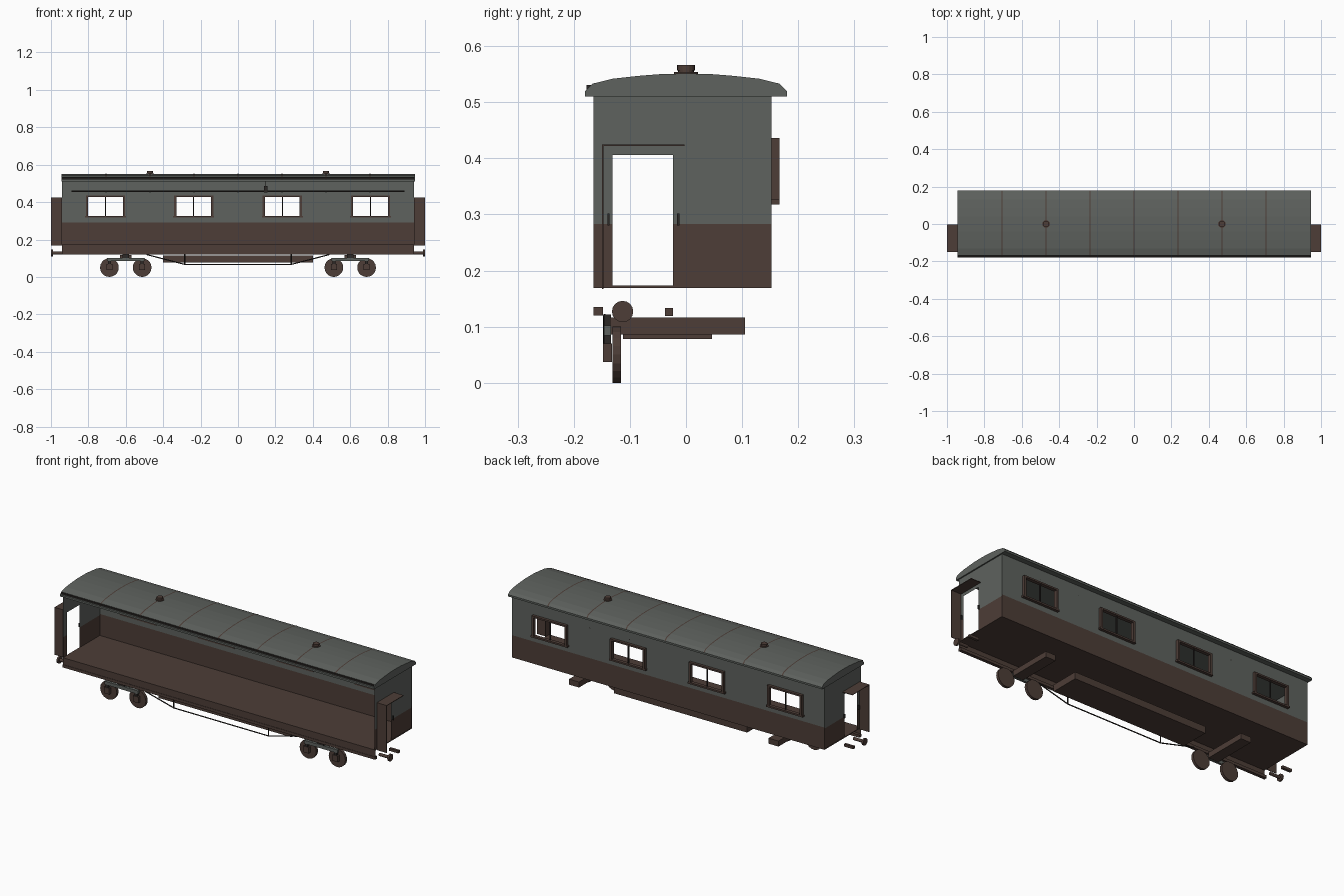
import bpy, bmesh, math
from mathutils import Vector

if "Cube" in bpy.data.objects:
    bpy.data.objects.remove(bpy.data.objects["Cube"])


def material(name, rgb):
    m = bpy.data.materials.new(name)
    m.diffuse_color = (*rgb, 1)
    m.use_nodes = True
    m.node_tree.nodes["Principled BSDF"].inputs["Base Color"].default_value = m.diffuse_color
    return m


GREY = material("grey_green_paint", (0.112, 0.122, 0.112))
BROWN = material("brown_paint", (0.074, 0.047, 0.038))
DARK = material("dark_iron", (0.025, 0.021, 0.019))


def finish(name, bm, *mats):
    me = bpy.data.meshes.new(name)
    bm.to_mesh(me)
    bm.free()
    for m in mats:
        me.materials.append(m)
    ob = bpy.data.objects.new(name, me)
    bpy.context.collection.objects.link(ob)
    return ob


def box(name, x, y, z, mat):
    """Box from three (low, high) ranges."""
    bm = bmesh.new()
    bmesh.ops.create_cube(bm, size=1)
    for v in bm.verts:
        v.co = [r[0] if c < 0 else r[1] for c, r in zip(v.co, (x, y, z))]
    return finish(name, bm, mat)


def cyl(name, a, b, r, mat, sides=16):
    """Cylinder between two points."""
    a, b = Vector(a), Vector(b)
    bm = bmesh.new()
    bmesh.ops.create_cone(bm, cap_ends=True, segments=sides, radius1=r,
                          radius2=r, depth=(b - a).length)
    rot = (b - a).to_track_quat('Z', 'Y')
    for v in bm.verts:
        v.co = rot @ v.co + (a + b) / 2
    return finish(name, bm, mat)


def panel(name, us, zs, holes, to3d, split):
    """Sheet of grid faces with rectangular holes, brown below split height."""
    bm = bmesh.new()
    for u0, u1 in zip(us, us[1:]):
        for z0, z1 in zip(zs, zs[1:]):
            uc, zc = (u0 + u1) / 2, (z0 + z1) / 2
            if any(h[0] < uc < h[1] and h[2] < zc < h[3] for h in holes):
                continue
            f = bm.faces.new([bm.verts.new(to3d(u, z)) for u, z in
                              ((u0, z0), (u1, z0), (u1, z1), (u0, z1))])
            f.material_index = 1 if zc < split else 0
    bmesh.ops.remove_doubles(bm, verts=bm.verts, dist=1e-5)
    return finish(name, bm, GREY, BROWN)


L = 0.94
F, B = -0.165, 0.152        # front and back of the body

# back wall with four windows
centres = (-0.708, -0.237, 0.237, 0.708)
W = 0.095
us = [-L] + [c + s * W for c in centres for s in (-1, 1)] + [L]
panel("back_wall", us, [0.17, 0.29, 0.325, 0.432, 0.512],
      [(c - W, c + W, 0.325, 0.432) for c in centres],
      lambda u, z: (u, B, z), 0.29)

# window frames, mullions and sills
for c in centres:
    y = (B - 0.004, B + 0.015)
    for s in (-1, 1):
        e = c + s * (W + 0.004)
        box("window_side", (e - 0.006, e + 0.006), y, (0.322, 0.43), BROWN)
    box("window_head", (c - W - 0.01, c + W + 0.01), y, (0.427, 0.436), BROWN)
    box("window_sill", (c - W - 0.015, c + W + 0.015), y, (0.318, 0.327), BROWN)
    box("window_mullion", (c - 0.003, c + 0.003), (B, B + 0.006), (0.325, 0.43), DARK)

# floor and front sole plate
box("floor", (-L, L), (F, B), (0.169, 0.173), BROWN)
panel("sole_plate", [-L, L], [0.12, 0.173], [], lambda u, z: (u, F + 0.002, z), 1)
box("sole_bar", (-L, L), (F, -0.148), (0.12, 0.135), BROWN)

# luggage rail and alarm handle on the inner back wall
cyl("luggage_rail", (-0.89, 0.14, 0.458), (0.89, 0.14, 0.458), 0.004, DARK, 8)
for i in range(-3, 4):
    box("rail_bracket", (i * 0.235 - 0.003, i * 0.235 + 0.003), (0.138, B),
        (0.452, 0.458), DARK)
box("alarm_handle", (0.14, 0.158), (0.135, 0.148), (0.452, 0.485), DARK)
cyl("alarm_cord", (0.149, 0.142, 0.485), (0.149, 0.142, 0.512), 0.002, DARK, 6)

# roof: arched cross-section run along the car
half = [(0.18, 0.51), (0.18, 0.52), (0.167, 0.533), (0.13, 0.542),
        (0.085, 0.547), (0.04, 0.5505)]
arch = half + [(0, 0.551)] + [(-y, z) for y, z in reversed(half)]
bm = bmesh.new()
ends = [[bm.verts.new((x, y, z)) for y, z in arch] for x in (-L - 0.005, L + 0.005)]
n = len(arch)
for i in range(n):
    j = (i + 1) % n
    bm.faces.new((ends[0][i], ends[0][j], ends[1][j], ends[1][i]))
bm.faces.new(ends[0])
bm.faces.new(ends[1])
bmesh.ops.recalc_face_normals(bm, faces=bm.faces)
finish("roof", bm, GREY)

# roof seams following the arch
for k in range(-3, 4):
    bm = bmesh.new()
    rows = [[bm.verts.new((k * 0.235 + s * 0.003, y, z + 0.0012))
             for y, z in arch[1:-1]] for s in (-1, 1)]
    for i in range(n - 3):
        bm.faces.new((rows[0][i], rows[1][i], rows[1][i + 1], rows[0][i + 1]))
    finish("roof_seam", bm, BROWN)
box("roof_gutter", (-L, L), (-0.177, -0.168), (0.522, 0.531), DARK)

# roof vents
for x in (-0.47, 0.47):
    cyl("vent_neck", (x, 0, 0.548), (x, 0, 0.557), 0.014, BROWN)
    cyl("vent_base", (x, 0, 0.549), (x, 0, 0.554), 0.021, BROWN)
    cyl("vent_cap", (x, 0, 0.557), (x, 0, 0.566), 0.016, BROWN)

# both ends: wall with doorway, gangway shield, buffer, coupling
for s in (-1, 1):
    def xr(a, b):
        return tuple(sorted((s * a, s * b)))
    panel("end_wall", [F, -0.131, -0.023, B], [0.171, 0.283, 0.406, 0.512],
          [(-0.131, -0.023, 0.1, 0.406)], lambda u, z: (s * (L - 0.002), u, z), 0.283)
    box("gangway_side", xr(L, 0.999), (-0.15, -0.147), (0.167, 0.425), BROWN)
    box("gangway_top", xr(L, 0.999), (-0.15, -0.003), (0.422, 0.425), BROWN)
    for y in (-0.138, -0.014):
        box("door_handle", xr(L, L + 0.008), (y - 0.002, y + 0.002), (0.28, 0.302), DARK)
    cyl("buffer_stem", (s * 0.93, -0.113, 0.127), (s * 0.992, -0.113, 0.127), 0.008, BROWN, 12)
    cyl("buffer_head", (s * 0.99, -0.113, 0.127), (s, -0.113, 0.127), 0.019, BROWN)
    box("coupling", xr(0.935, 0.99), (-0.037, -0.023), (0.119, 0.133), BROWN)

    # bogie with two wheels on the front side
    c = s * 0.6
    box("bogie_bolster", (c - 0.03, c + 0.03), (-0.135, 0.105), (0.086, 0.116), BROWN)
    box("bogie_frame", (c - 0.1, c + 0.1), (-0.146, -0.134), (0.084, 0.102), GREY)
    box("bogie_post", (c - 0.018, c + 0.018), (-0.146, -0.134), (0.1, 0.122), DARK)
    for d in (-0.0875, 0.0875):
        x = c + d
        cyl("wheel", (x, -0.131, 0.05), (x, -0.116, 0.05), 0.05, BROWN, 20)
        box("axle_box", (x - 0.016, x + 0.016), (-0.148, -0.132), (0.037, 0.07), BROWN)
        box("axle_spring", (x - 0.008, x + 0.008), (-0.146, -0.134), (0.07, 0.086), DARK)

    # truss rod ends and posts
    cyl("truss_slope", (s * 0.49, -0.145, 0.12), (s * 0.285, -0.145, 0.067), 0.003, DARK, 8)
    cyl("truss_post", (s * 0.285, -0.145, 0.067), (s * 0.285, -0.145, 0.12), 0.003, DARK, 8)

cyl("truss_rod", (-0.285, -0.145, 0.067), (0.285, -0.145, 0.067), 0.003, DARK, 8)
box("underfloor_tank", (-0.4, 0.4), (-0.112, 0.046), (0.078, 0.115), BROWN)
